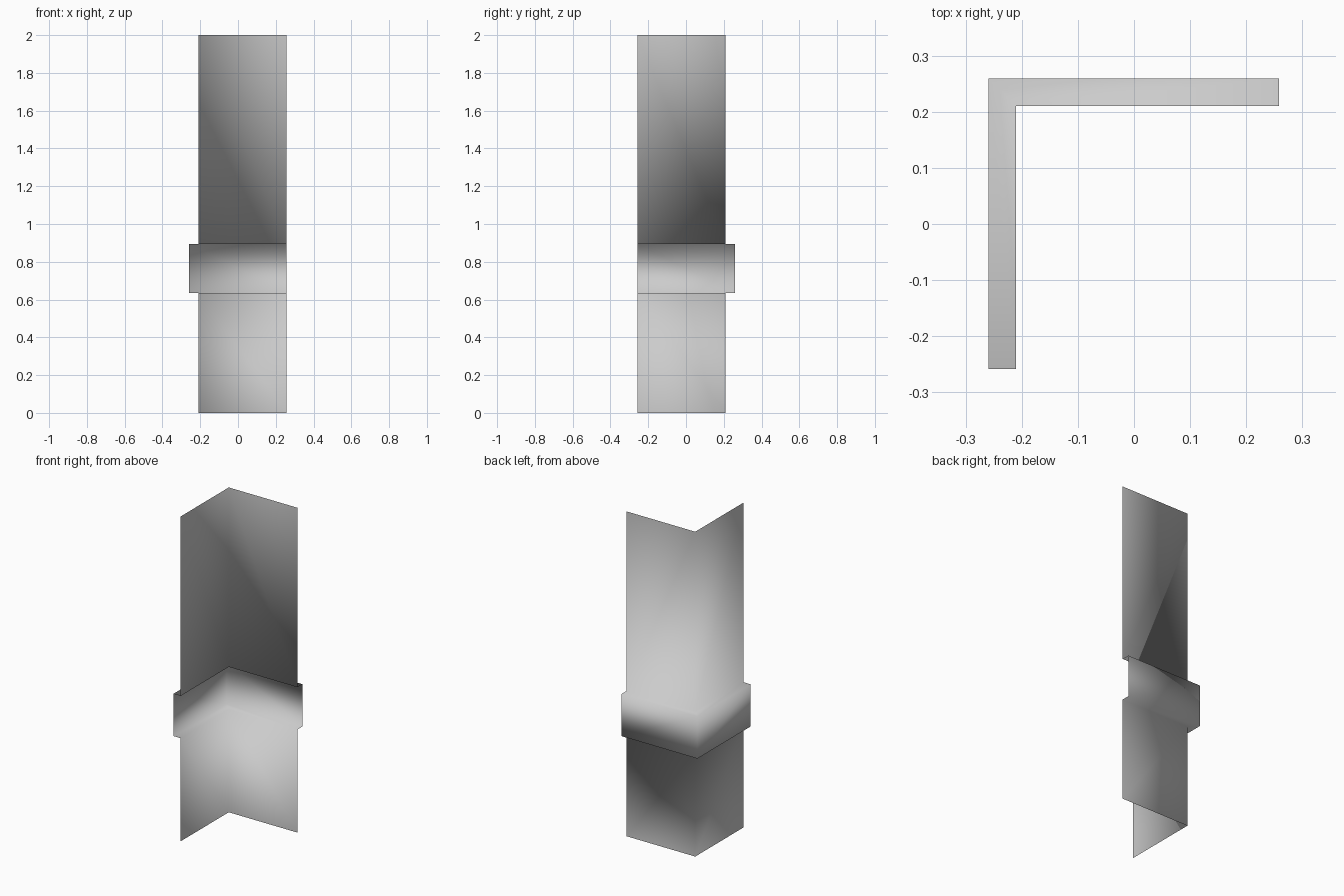
import bpy
import bmesh

if "Cube" in bpy.data.objects:
    bpy.data.objects.remove(bpy.data.objects["Cube"])

END = 0.258            # free ends of both wings
WALL, BAND = 0.21, 0.259  # corner distance of the wall and of the raised band

# Vertical profile: (corner distance, height)
profile = [(WALL, 0), (WALL, 0.635), (BAND, 0.635),
           (BAND, 0.895), (WALL, 0.895), (WALL, 2)]

# Corner trim: the profile swept along an L-shaped plan, one open thin sheet
bm = bmesh.new()
rows = [[bm.verts.new(p) for p in ((END, c, z), (-c, c, z), (-c, -END, z))]
        for c, z in profile]
for low, high in zip(rows, rows[1:]):
    for i in range(2):
        face = bm.faces.new((low[i], low[i + 1], high[i + 1], high[i]))
        face.smooth = True

mesh = bpy.data.meshes.new("corner_trim")
bm.to_mesh(mesh)
bm.free()
trim = bpy.data.objects.new("corner_trim", mesh)
bpy.context.collection.objects.link(trim)
